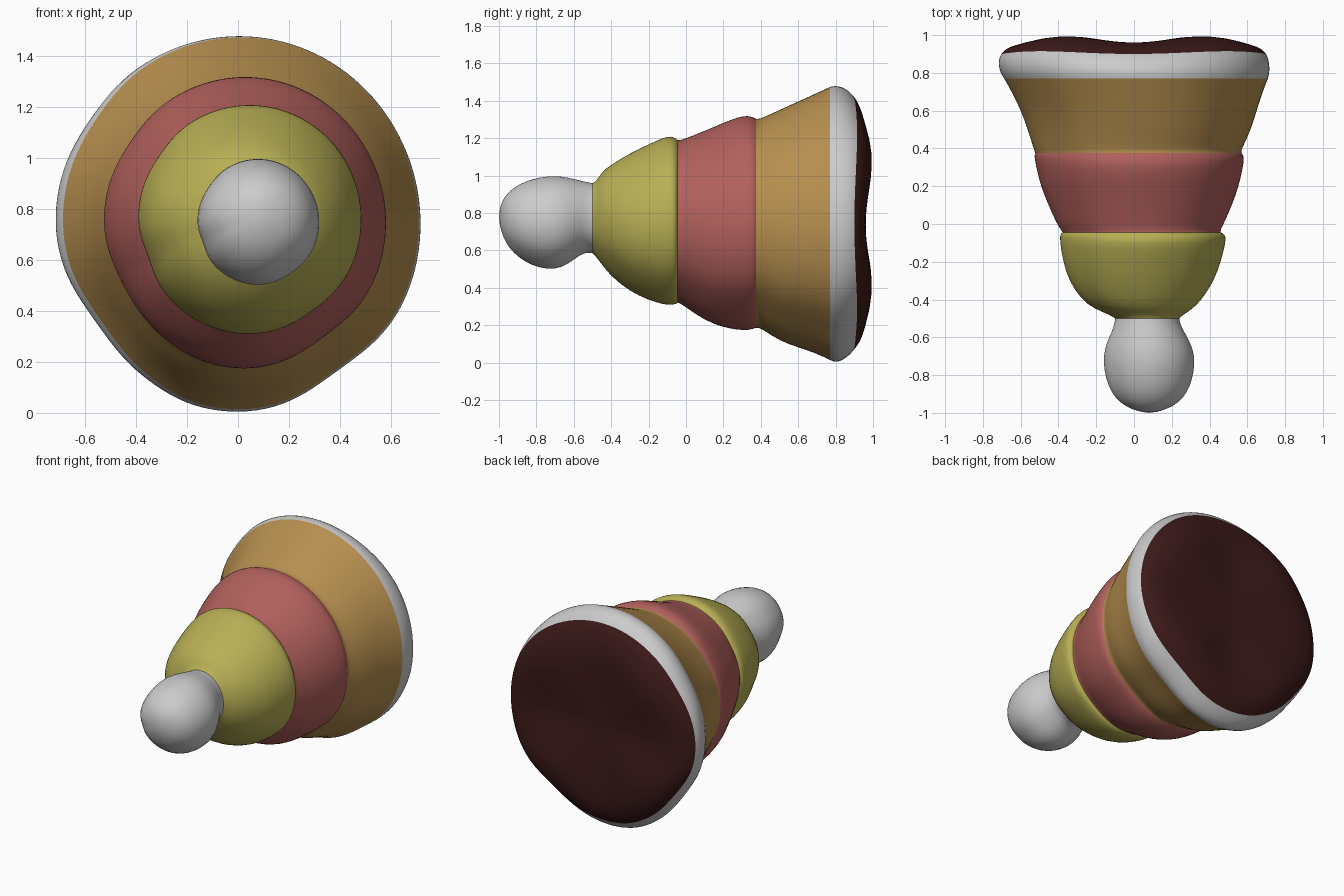
import bpy, bmesh, math

SIDES = 64
# soft dents around the body: angle, width, depth near the tip, depth at the base
DENTS = [(145, 13, .015, .015), (200, 12, .035, .0), (216, 20, .0, .06),
         (-55, 18, .025, .05), (-120, 12, .0, .015)]


def colour(name, rgb):
    m = bpy.data.materials.new(name)
    m.diffuse_color = (*rgb, 1)
    return m


def dent(t, at, width):
    d = (t - math.radians(at) + math.pi) % (2 * math.pi) - math.pi
    return math.exp(-(d / math.radians(width)) ** 2)


def ring_point(t, sec, lump):
    # section = (y, left, right, bottom, top)
    y, x0, x1, z0, z1 = sec
    w = min(1, max(0, (y + .1) / .8))
    f = 1 - sum(dent(t, at, wid) * (a + (b - a) * w) for at, wid, a, b in DENTS)
    x = (x0 + x1) / 2 + (x1 - x0) / 2 * f * math.cos(t)
    z = (z0 + z1) / 2 + (z1 - z0) / 2 * f * math.sin(t)
    return x, y + lump * (.5 - .5 * math.cos(4 * t)), z


def loft(name, sections, mat=None, first_tip=None, last_tip=None, lumps=None):
    bm = bmesh.new()
    rings = []
    for i, s in enumerate(sections):
        lump = lumps[i] if lumps else 0
        rings.append([bm.verts.new(ring_point(2 * math.pi * k / SIDES, s, lump))
                      for k in range(SIDES)])
    v0 = bm.verts.new(first_tip) if first_tip else None
    v1 = bm.verts.new(last_tip) if last_tip else None
    for k in range(SIDES):
        n = (k + 1) % SIDES
        for a, b in zip(rings, rings[1:]):
            bm.faces.new((a[k], b[k], b[n], a[n]))
        if v0:
            bm.faces.new((v0, rings[0][k], rings[0][n]))
        if v1:
            bm.faces.new((v1, rings[-1][n], rings[-1][k]))
    me = bpy.data.meshes.new(name)
    bm.to_mesh(me)
    bm.free()
    me.shade_smooth()
    ob = bpy.data.objects.new(name, me)
    bpy.context.collection.objects.link(ob)
    if mat:
        me.materials.append(mat)
    sub = ob.modifiers.new("smooth", 'SUBSURF')
    sub.levels = sub.render_levels = 1
    return ob


yellow = colour("yellow", (.48, .43, .09))
red = colour("red", (.45, .12, .11))
orange = colour("orange", (.48, .28, .08))
dark = colour("dark", (.045, .01, .01))

# boundary sections shared by neighbouring bands
neck = (-.50, -.10, .24, .585, .96)
groove_a = (-.045, -.38, .46, .32, 1.19)
groove_b = (.375, -.525, .57, .185, 1.305)
edge = (.77, -.69, .71, .012, 1.475)
back_edge = (.90, -.705, .70, .07, 1.42)

# rounded knob at the narrow end
loft("tip_ball", [
    (-.993, .025, .135, .715, .845), (-.965, -.05, .21, .64, .895),
    (-.92, -.10, .262, .585, .938), (-.86, -.137, .297, .537, .97),
    (-.78, -.158, .318, .505, .992), (-.70, -.163, .322, .498, 1.0),
    (-.63, -.147, .30, .525, .99), (-.57, -.117, .265, .575, .975),
    (-.53, -.105, .245, .59, .965), neck], first_tip=(.08, -1.0, .78))

# three widening bands
loft("yellow_band", [
    neck, (-.48, -.13, .26, .565, .97), (-.45, -.21, .31, .525, 1.02),
    (-.40, -.28, .36, .46, 1.06), (-.30, -.347, .425, .38, 1.12),
    (-.20, -.376, .46, .334, 1.168), (-.12, -.39, .48, .31, 1.205),
    (-.08, -.393, .487, .308, 1.212), (-.055, -.393, .482, .312, 1.20), groove_a], yellow)

loft("red_band", [
    groove_a, (-.03, -.388, .458, .316, 1.19), (0, -.41, .475, .295, 1.20),
    (.10, -.455, .52, .225, 1.24), (.20, -.495, .555, .187, 1.283),
    (.28, -.515, .573, .174, 1.315), (.33, -.525, .582, .172, 1.322),
    (.36, -.53, .582, .18, 1.312), groove_b], red)

loft("orange_band", [
    groove_b, (.39, -.53, .568, .185, 1.303), (.42, -.54, .582, .17, 1.315),
    (.50, -.565, .62, .115, 1.352), (.60, -.60, .65, .08, 1.397),
    (.70, -.65, .682, .047, 1.443), edge], orange)

# pale rim and lumpy dark base
loft("base_rim", [
    edge, (.80, -.71, .718, -.002, 1.483), (.84, -.72, .718, .012, 1.473),
    (.875, -.718, .712, .04, 1.45), back_edge], lumps=[0, 0, .005, .01, .015])

loft("base_underside", [
    back_edge, (.93, -.68, .675, .11, 1.375), (.95, -.62, .62, .16, 1.30),
    (.962, -.53, .53, .24, 1.23), (.96, -.40, .40, .36, 1.12),
    (.955, -.25, .25, .50, .98), (.95, -.10, .10, .64, .84)],
    dark, last_tip=(0, .95, .74), lumps=[.015, .025, .03, .037, .025, .01, 0])
